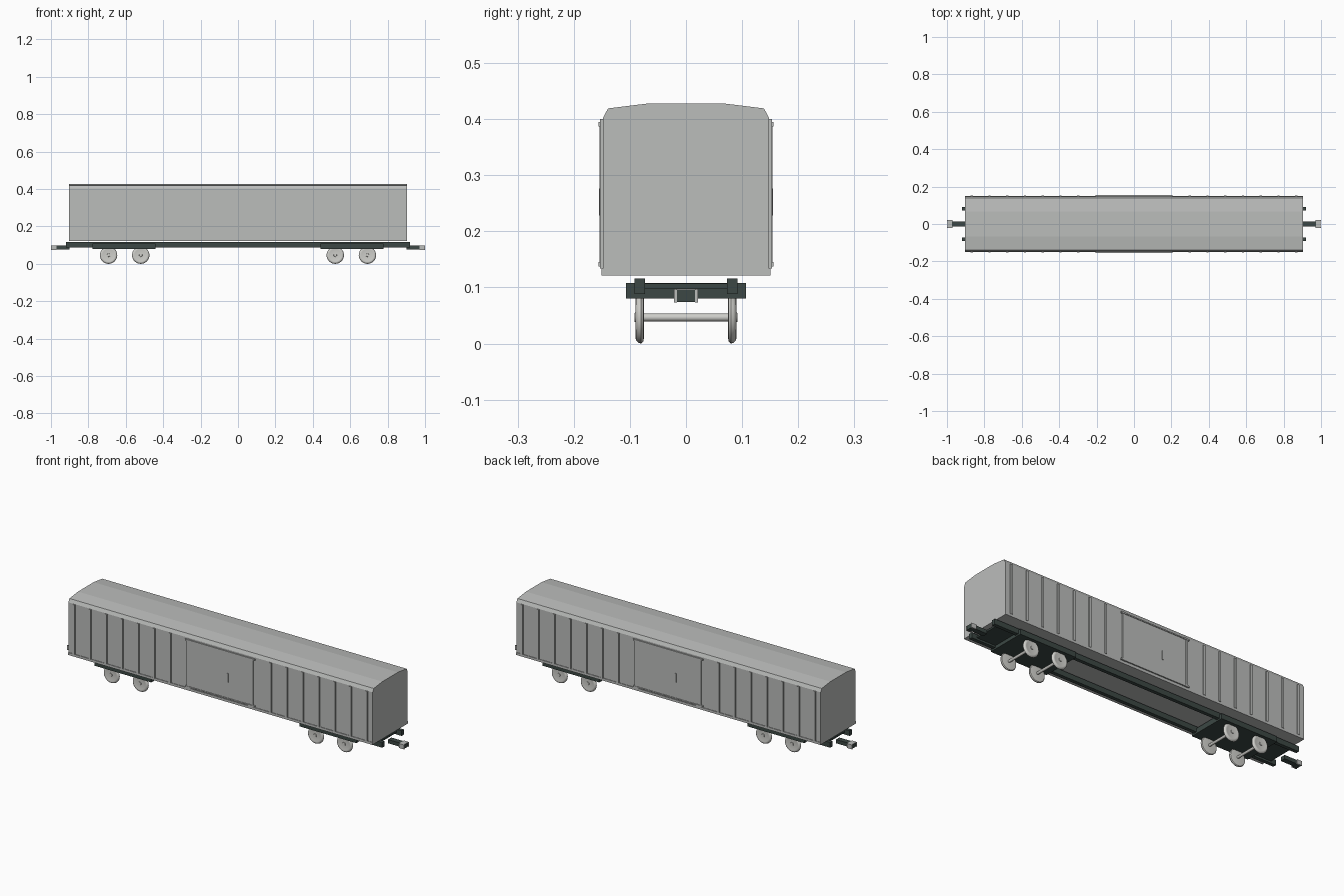
import bpy, bmesh, math
from mathutils import Matrix

cube = bpy.data.objects.get("Cube")
if cube:
    bpy.data.objects.remove(cube, do_unlink=True)


def material(name, rgb):
    m = bpy.data.materials.new(name)
    m.use_nodes = True
    m.diffuse_color = (*rgb, 1)
    m.node_tree.nodes["Principled BSDF"].inputs["Base Color"].default_value = (*rgb, 1)
    return m


GREY = material("body grey", (0.50, 0.51, 0.50))
STEEL = material("wheel steel", (0.62, 0.62, 0.59))
DARK = material("frame dark green", (0.045, 0.064, 0.058))


def finish(name, bm, mat):
    bmesh.ops.recalc_face_normals(bm, faces=bm.faces)
    mesh = bpy.data.meshes.new(name)
    bm.to_mesh(mesh)
    bm.free()
    mesh.materials.append(mat)
    obj = bpy.data.objects.new(name, mesh)
    bpy.context.collection.objects.link(obj)
    return obj


def box(name, mat, x, y, z):
    """Box from (low, high) ranges on each axis."""
    bm = bmesh.new()
    bmesh.ops.create_cube(bm, size=1)
    for v in bm.verts:
        v.co = [r[0] if c < 0 else r[1] for c, r in zip(v.co, (x, y, z))]
    return finish(name, bm, mat)


def lathe(name, mat, profile, x, z, steps=32):
    """Spin (y, radius) points around an axle line parallel to y."""
    bm = bmesh.new()
    verts = [bm.verts.new((0, y, r)) for y, r in profile]
    edges = [bm.edges.new(p) for p in zip(verts, verts[1:])]
    bmesh.ops.spin(bm, geom=verts + edges, cent=(0, 0, 0), axis=(0, 1, 0),
                   angle=math.tau, steps=steps)
    bmesh.ops.remove_doubles(bm, verts=bm.verts, dist=0.0001)
    bmesh.ops.translate(bm, verts=bm.verts, vec=(x, 0, z))
    obj = finish(name, bm, mat)
    bpy.ops.object.select_all(action='DESELECT')
    obj.select_set(True)
    bpy.context.view_layer.objects.active = obj
    bpy.ops.object.shade_smooth_by_angle(angle=math.radians(40))
    return obj


# Body shell: cross-section with bottom lip and cambered roof
half = [(0.151, 0.121), (0.151, 0.134), (0.148, 0.134),
        (0.148, 0.402), (0.139, 0.419), (0.066, 0.428)]
section = half + [(-y, z) for y, z in reversed(half)]
bm = bmesh.new()
face = bm.faces.new([bm.verts.new((-0.903, y, z)) for y, z in section])
ext = bmesh.ops.extrude_face_region(bm, geom=[face])
bmesh.ops.translate(bm, vec=(1.806, 0, 0),
                    verts=[g for g in ext["geom"] if isinstance(g, bmesh.types.BMVert)])
finish("body_shell", bm, GREY)


def side_parts():
    """Fittings of the front wall."""
    def wall(name, x, depth, z):
        return box(name, GREY, x, (-depth, -0.146), z)

    parts = []
    for s in (-1, 1):
        for i in range(7):
            c = s * (0.298 + 0.095 * i)
            parts.append(wall("wall_rib", (c - 0.006, c + 0.006), 0.153, (0.134, 0.400)))
        # Door posts and rail brackets
        parts.append(wall("door_post", (s * 0.19 - 0.006, s * 0.19 + 0.006), 0.1545, (0.144, 0.390)))
        for z in (0.141, 0.391):
            parts.append(wall("rail_bracket", (s * 0.188 - 0.018, s * 0.188 + 0.018),
                              0.156, (z - 0.004, z + 0.004)))
    parts.append(wall("sliding_door", (-0.19, 0.19), 0.1515, (0.141, 0.391)))
    for z in (0.141, 0.391):
        parts.append(wall("door_rail", (-0.205, 0.205), 0.1545, (z - 0.003, z + 0.003)))
    parts.append(wall("door_handle", (0.041, 0.049), 0.155, (0.228, 0.276)))
    return parts


# The back wall is the front wall turned half around
side_parts()
for part in side_parts():
    part.data.transform(Matrix.Rotation(math.pi, 4, 'Z'))
    part.name = "back_" + part.name

# Long frame beams
for s in (-1, 1):
    box("frame_beam", DARK, (-0.92, 0.92), sorted((s * 0.073, s * 0.092)), (0.088, 0.116))

wheel_profile = [(0.092, 0), (0.092, 0.008), (0.089, 0.009), (0.089, 0.032), (0.090, 0.036),
                 (0.089, 0.041), (0.085, 0.045), (0.080, 0.0465), (0.076, 0.043),
                 (0.075, 0.036), (0.075, 0.006)]

for s in (-1, 1):
    def span(a, b):
        return sorted((s * a, s * b))

    # Bogie plate and end plate
    box("bogie_frame", DARK, span(0.44, 0.777), (-0.107, 0.107), (0.080, 0.108))
    box("end_plate", DARK, span(0.777, 0.89), (-0.073, 0.073), (0.098, 0.107))
    # Coupler bar with a grey head around a dark core
    box("coupler_bar", DARK, span(0.90, 0.972), (-0.014, 0.014), (0.077, 0.097))
    box("coupler_core", DARK, span(0.972, 0.998), (-0.016, 0.016), (0.074, 0.095))
    box("coupler_cap", GREY, span(0.970, 0.997), (-0.016, 0.016), (0.095, 0.097))
    for t in (-1, 1):
        box("coupler_cheek", GREY, span(0.970, 1.0), sorted((t * 0.016, t * 0.021)), (0.073, 0.097))
    # Wheelsets
    for x in (0.52, 0.692):
        lathe("axle", STEEL, [(-0.08, 0.007), (0.08, 0.007)], s * x, 0.0465, 16)
        for t in (-1, 1):
            lathe("wheel", STEEL, [(t * y, r) for y, r in wheel_profile], s * x, 0.0465)
